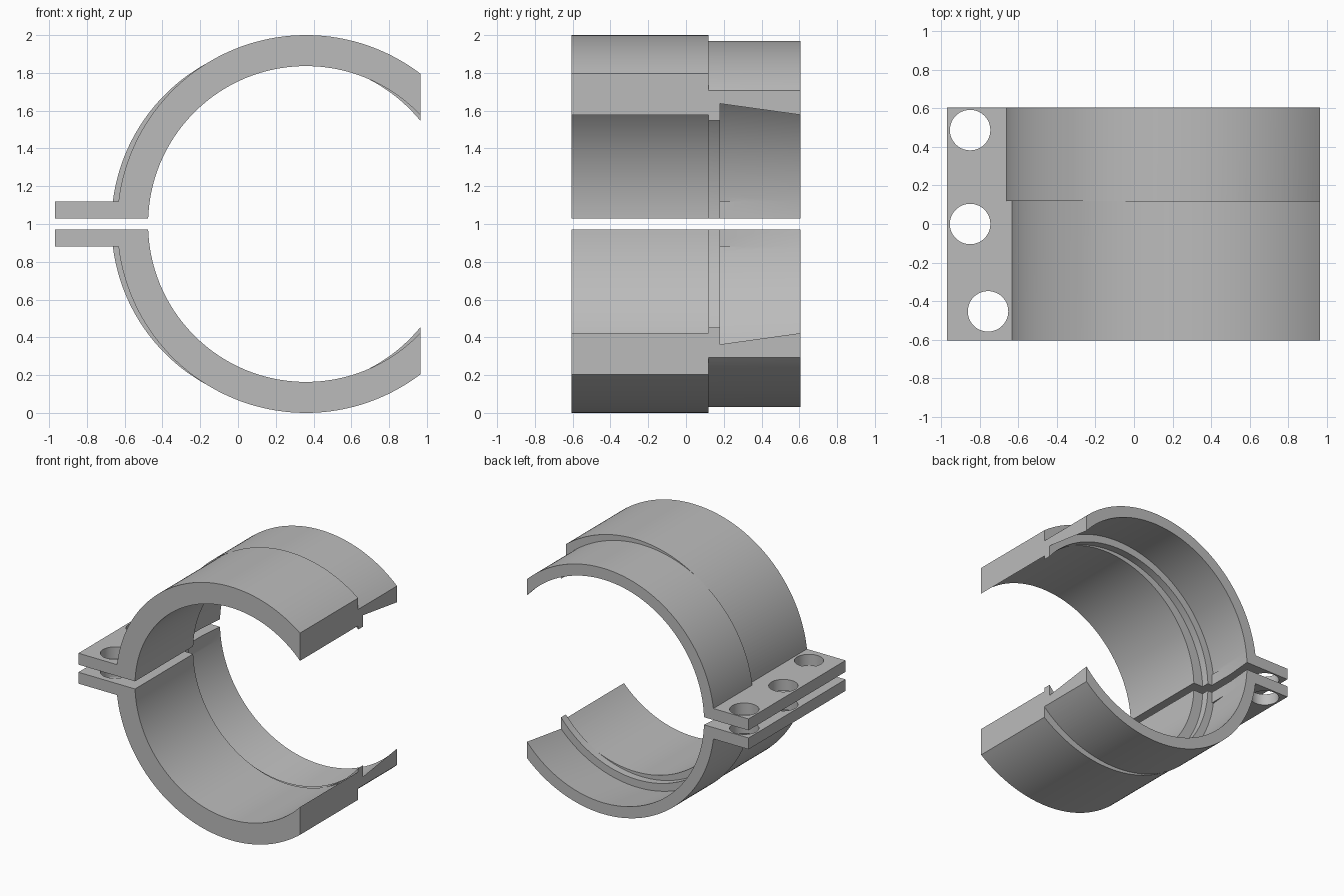
import bpy, bmesh, math
from mathutils import Matrix

cube = bpy.data.objects.get("Cube")
if cube:
    bpy.data.objects.remove(cube)

GAP_Z, CUT_X, HALF_Y, STEP_Y = 0.03, 0.965, 0.605, 0.12
SEGMENTS = 72

steel = bpy.data.materials.new("plain_grey")
steel.use_nodes = True
GREY = (0.5, 0.5, 0.5, 1)
steel.diffuse_color = GREY
steel.node_tree.nodes["Principled BSDF"].inputs["Base Color"].default_value = GREY


def add_object(name, bm):
    bmesh.ops.recalc_face_normals(bm, faces=bm.faces)
    mesh = bpy.data.meshes.new(name)
    bm.to_mesh(mesh)
    bm.free()
    mesh.materials.append(steel)
    obj = bpy.data.objects.new(name, mesh)
    bpy.context.collection.objects.link(obj)
    return obj


def arc_band(name, cx, profile):
    """Sweep a (y, radius) section from the split plane round to the side cut."""
    bm = bmesh.new()
    rows = []
    for i in range(SEGMENTS + 1):
        row = []
        for y, r in profile:
            start = math.pi - math.asin(GAP_Z / r)
            end = math.acos((CUT_X - cx) / r)
            a = start + (end - start) * i / SEGMENTS
            row.append(bm.verts.new((cx + r * math.cos(a), y, 1 + r * math.sin(a))))
        rows.append(row)
    n = len(profile)
    for a, b in zip(rows, rows[1:]):
        for j in range(n):
            k = (j + 1) % n
            bm.faces.new((a[j], a[k], b[k], b[j]))
    bm.faces.new(rows[0])
    bm.faces.new(rows[-1])
    return add_object(name, bm)


def combine(target, other, operation):
    mod = target.modifiers.new(operation.lower(), 'BOOLEAN')
    mod.operation, mod.solver, mod.object = operation, 'EXACT', other
    bpy.context.view_layer.objects.active = target
    bpy.ops.object.modifier_apply(modifier=mod.name)
    bpy.data.objects.remove(other)


# Bolt flange with three through holes
x0, x1, z0, z1 = -0.97, -0.6, 1 + GAP_Z, 1.12
bm = bmesh.new()
bmesh.ops.create_cube(bm, size=1, matrix=Matrix.Translation(((x0 + x1) / 2, 0, (z0 + z1) / 2))
                      @ Matrix.Diagonal((x1 - x0, 2 * HALF_Y, z1 - z0, 1)))
flange = add_object("flange", bm)
for x, y in ((-0.85, 0.487), (-0.85, 0), (-0.757, -0.453)):
    bm = bmesh.new()
    bmesh.ops.create_cone(bm, cap_ends=True, segments=48, radius1=0.105, radius2=0.105,
                          depth=0.5, matrix=Matrix.Translation((x, y, z0)))
    hole = add_object("hole_cutter", bm)
    hole.hide_render = True
    combine(flange, hole, 'DIFFERENCE')

# Front band, and offset rear band with an inner lip and tapered bore
upper = arc_band("upper_clamp_half", 0.36, [
    (-HALF_Y, 1.0), (STEP_Y, 1.0), (STEP_Y, 0.836), (-HALF_Y, 0.836)])
rear = arc_band("rear_band", 0.30, [
    (STEP_Y, 0.97), (HALF_Y, 0.97), (HALF_Y, 0.881), (0.18, 0.921),
    (0.18, 0.861), (STEP_Y, 0.861)])
combine(upper, rear, 'UNION')
combine(upper, flange, 'UNION')

# Lower half mirrored across the split plane
lower = bpy.data.objects.new("lower_clamp_half", upper.data.copy())
bpy.context.collection.objects.link(lower)
lower.data.transform(Matrix.Translation((0, 0, 2)) @ Matrix.Diagonal((1, 1, -1, 1)))
lower.data.flip_normals()

bpy.ops.object.select_all(action='DESELECT')
for obj in (upper, lower):
    obj.select_set(True)
bpy.context.view_layer.objects.active = upper
bpy.ops.object.shade_smooth_by_angle(angle=math.radians(30))
